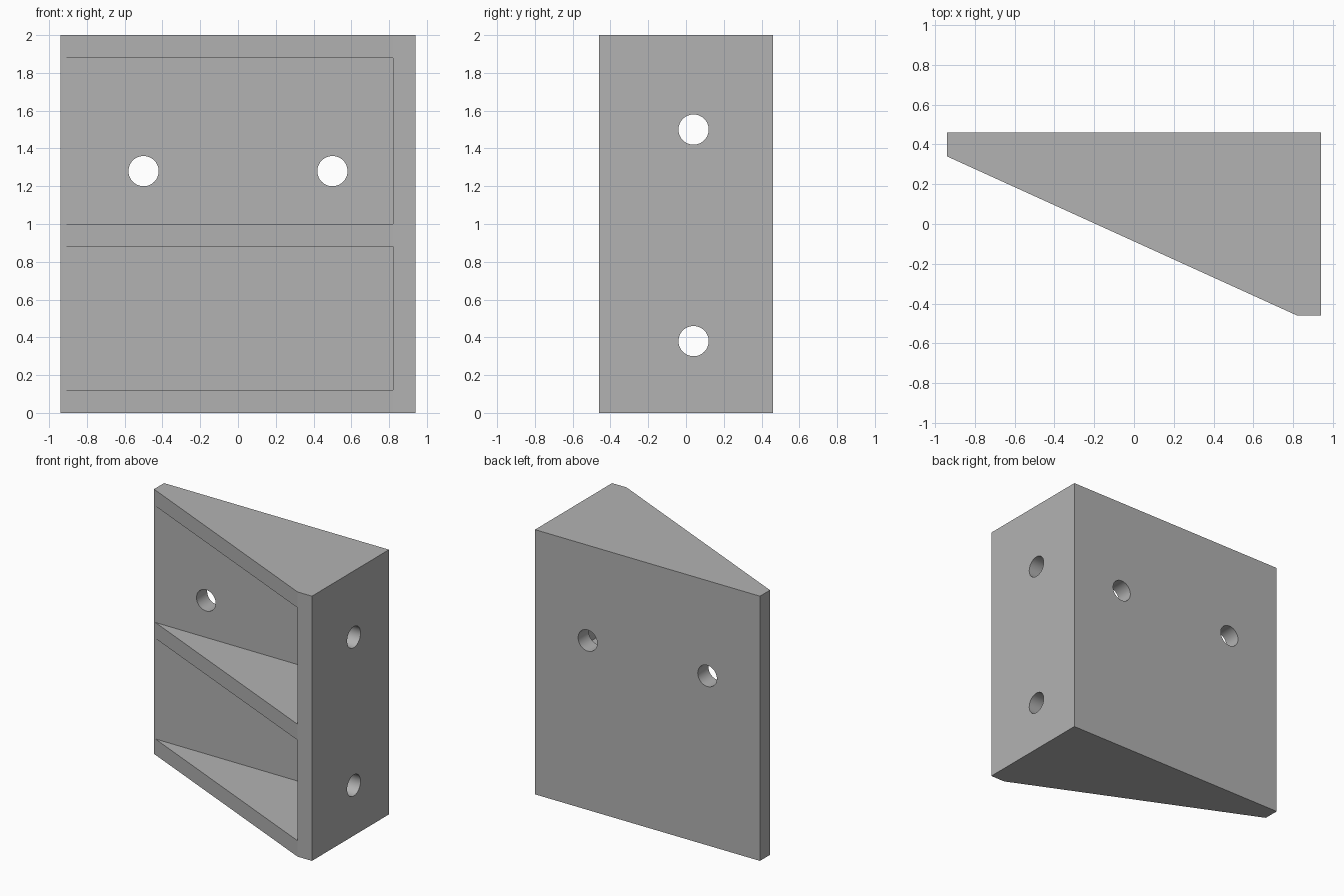
import bpy, bmesh, math
from mathutils import Matrix, Vector

cube = bpy.data.objects.get("Cube")
if cube:
    bpy.data.objects.remove(cube, do_unlink=True)

WALL = 0.12
HX, HY, TOP = 0.94, 0.46, 2.0
FLOOR_Y = HY - WALL - 0.007     # back of the pockets
HOLE_R = 0.08

grey = bpy.data.materials.new("plain grey")
grey.use_nodes = True
colour = (0.448, 0.448, 0.448, 1)
grey.diffuse_color = colour
grey.node_tree.nodes["Principled BSDF"].inputs["Base Color"].default_value = colour


def make_object(name, bm):
    bmesh.ops.recalc_face_normals(bm, faces=bm.faces)
    mesh = bpy.data.meshes.new(name)
    bm.to_mesh(mesh)
    bm.free()
    mesh.materials.append(grey)
    obj = bpy.data.objects.new(name, mesh)
    bpy.context.collection.objects.link(obj)
    return obj


def prism(name, profile, z0, z1):
    bm = bmesh.new()
    face = bm.faces.new([bm.verts.new((x, y, z0)) for x, y in profile])
    ext = bmesh.ops.extrude_face_region(bm, geom=[face])
    moved = [v for v in ext["geom"] if isinstance(v, bmesh.types.BMVert)]
    bmesh.ops.translate(bm, verts=moved, vec=(0, 0, z1 - z0))
    return make_object(name, bm)


def drill(name, centre, axis):
    bm = bmesh.new()
    turn = Vector((0, 0, 1)).rotation_difference(Vector(axis)).to_matrix().to_4x4()
    bmesh.ops.create_cone(bm, cap_ends=True, segments=48, radius1=HOLE_R,
                          radius2=HOLE_R, depth=0.4,
                          matrix=Matrix.Translation(centre) @ turn)
    return make_object(name, bm)


# Wedge-shaped bracket body with blunt ends
body = prism("wedge_bracket", [(-HX, HY), (-HX, HY - WALL), (HX - WALL, -HY),
                               (HX, -HY), (HX, HY)], 0, TOP)

# Two pockets open to the sloping front, split by a middle shelf
pocket = [(-HX - 0.2, FLOOR_Y), (-HX - 0.2, -HY - 0.2),
          (HX - WALL, -HY - 0.2), (HX - WALL, FLOOR_Y)]
cutters = [prism("pocket_cutter", pocket, z0, z1)
           for z0, z1 in ((WALL, 0.88), (1.0, TOP - WALL))]

# Screw holes in the back plate and the side plate
cutters += [drill("back_hole_cutter", (x, HY, 1.28), (0, 1, 0)) for x in (-0.5, 0.5)]
cutters += [drill("side_hole_cutter", (HX, 0.04, z), (1, 0, 0)) for z in (0.38, 1.5)]

bpy.context.view_layer.objects.active = body
for cutter in cutters:
    cutter.hide_render = True
    cut = body.modifiers.new("cut", "BOOLEAN")
    cut.operation = "DIFFERENCE"
    cut.solver = "EXACT"
    cut.object = cutter
    bpy.ops.object.modifier_apply(modifier=cut.name)
    bpy.data.objects.remove(cutter, do_unlink=True)

# Smooth hole walls, crisp edges elsewhere
bpy.ops.object.select_all(action="DESELECT")
body.select_set(True)
bpy.ops.object.shade_smooth_by_angle(angle=math.radians(20))
